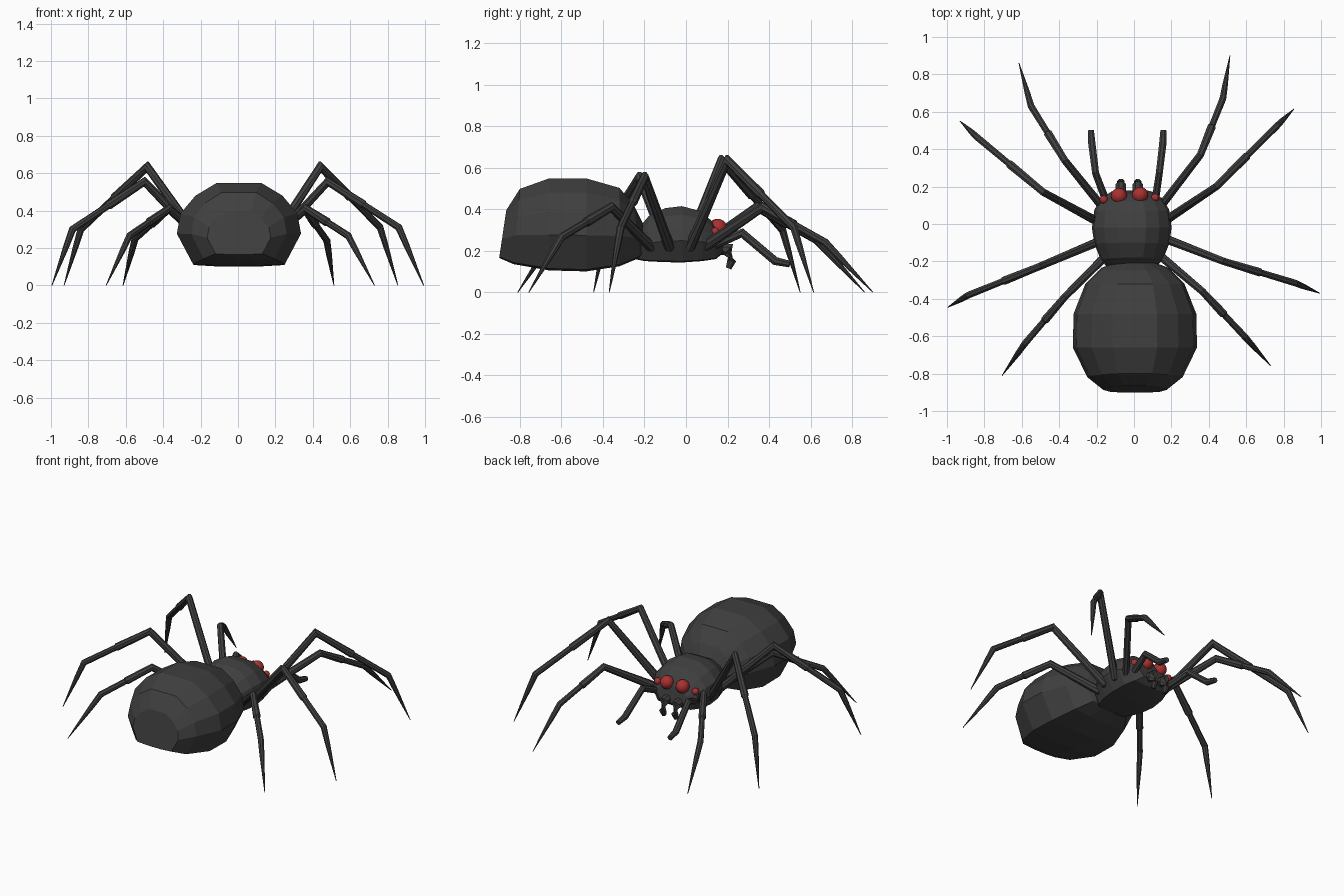
import bpy, bmesh, math
from mathutils import Vector

if "Cube" in bpy.data.objects:
    bpy.data.objects.remove(bpy.data.objects["Cube"])


def material(name, color):
    m = bpy.data.materials.new(name)
    m.diffuse_color = (*color, 1)
    m.use_nodes = True
    m.node_tree.nodes["Principled BSDF"].inputs["Base Color"].default_value = m.diffuse_color
    return m


GREY = material("charcoal", (0.05, 0.05, 0.05))
RED = material("dark_red", (0.4, 0.03, 0.03))


def make(name, rings, mat):
    """Skin a list of equal closed rings and cap both ends."""
    bm = bmesh.new()
    rows = [[bm.verts.new(p) for p in ring] for ring in rings]
    n = len(rows[0])
    for a, b in zip(rows, rows[1:]):
        for i in range(n):
            j = (i + 1) % n
            bm.faces.new((a[i], a[j], b[j], b[i]))
    bm.faces.new(rows[0])
    bm.faces.new(rows[-1])
    bmesh.ops.recalc_face_normals(bm, faces=bm.faces)
    mesh = bpy.data.meshes.new(name)
    bm.to_mesh(mesh)
    bm.free()
    mesh.materials.append(mat)
    ob = bpy.data.objects.new(name, mesh)
    bpy.context.collection.objects.link(ob)
    return ob


# Half cross-section of the body: x as share of half width, z as share of height
HALF = [(0.36, 0.98), (0.7, 0.83), (0.94, 0.62), (1, 0.38), (0.74, 0.02), (0.27, 0)]
SECTION = HALF + [(-x, z) for x, z in reversed(HALF)]


def body(name, cx, stations):
    """Stations: y at bottom, y at top, half width, bottom z, top z."""
    rings = []
    for y0, y1, w, z0, z1 in stations:
        rings.append([(cx + x * w, y0 + (y1 - y0) * z, z0 + (z1 - z0) * z)
                      for x, z in SECTION])
    return make(name, rings, GREY)


def tube(name, path, sides=8):
    """Tube through (point, radius) pairs, mitred at each bend."""
    pts = [Vector(p) for p, r in path]
    rings = []
    for i, (p, r) in enumerate(path):
        a = (pts[i] - pts[i - 1]).normalized() if i > 0 else None
        b = (pts[i + 1] - pts[i]).normalized() if i < len(pts) - 1 else None
        t = ((a or b) + (b or a)).normalized()
        # keep the thickness across the bend
        stretch = 1 / max(0.6, t.dot(a or b))
        side = t.cross(Vector((0, 0, 1))).normalized()
        up = side.cross(t)
        ring = []
        for k in range(sides):
            ang = 2 * math.pi * (k + 0.5) / sides
            ring.append(pts[i] + side * (r * math.cos(ang)) + up * (r * stretch * math.sin(ang)))
        rings.append(ring)
    return make(name, rings, GREY)


# Body
body("abdomen", 0.005, [
    (-0.90, -0.865, 0.17, 0.165, 0.40),
    (-0.83, -0.80, 0.255, 0.135, 0.505),
    (-0.66, -0.66, 0.332, 0.105, 0.557),
    (-0.48, -0.48, 0.328, 0.10, 0.557),
    (-0.32, -0.32, 0.265, 0.125, 0.51),
    (-0.225, -0.25, 0.18, 0.165, 0.42),
    (-0.20, -0.21, 0.10, 0.20, 0.34)])
body("head_and_thorax", -0.012, [
    (-0.25, -0.23, 0.12, 0.16, 0.31),
    (-0.20, -0.18, 0.165, 0.15, 0.37),
    (-0.11, -0.10, 0.20, 0.145, 0.41),
    (-0.02, -0.02, 0.213, 0.143, 0.42),
    (0.08, 0.07, 0.20, 0.15, 0.395),
    (0.145, 0.12, 0.165, 0.16, 0.35),
    (0.18, 0.16, 0.11, 0.19, 0.30)])

# Eyes
for name, loc, r in [("large_eye_left", (-0.08, 0.15, 0.31), 0.043),
                     ("large_eye_right", (0.033, 0.155, 0.31), 0.043),
                     ("small_eye_left", (-0.162, 0.13, 0.29), 0.022),
                     ("small_eye_right", (0.113, 0.14, 0.29), 0.022)]:
    bpy.ops.mesh.primitive_uv_sphere_add(segments=16, ring_count=10, radius=r, location=loc)
    eye = bpy.context.object
    eye.name = name
    eye.data.materials.append(RED)
    bpy.ops.object.shade_smooth()

# Legs: hip, knee, ankle, tip
LEGS = {
    "leg_1_right": ((0.14, 0.09, 0.22), (0.355, 0.37, 0.41), (0.475, 0.67, 0.24), (0.513, 0.90, 0)),
    "leg_1_left": ((-0.16, 0.08, 0.22), (-0.37, 0.34, 0.41), (-0.55, 0.63, 0.25), (-0.615, 0.86, 0)),
    "leg_2_right": ((0.17, 0.02, 0.22), (0.44, 0.20, 0.635), (0.76, 0.52, 0.31), (0.855, 0.615, 0)),
    "leg_2_left": ((-0.19, 0.01, 0.22), (-0.485, 0.17, 0.635), (-0.84, 0.465, 0.30), (-0.93, 0.55, 0)),
    "leg_3_right": ((0.17, -0.08, 0.22), (0.48, -0.20, 0.555), (0.86, -0.315, 0.31), (0.993, -0.37, 0)),
    "leg_3_left": ((-0.18, -0.09, 0.22), (-0.50, -0.225, 0.555), (-0.885, -0.38, 0.30), (-0.995, -0.445, 0)),
    "leg_4_right": ((0.14, -0.17, 0.22), (0.365, -0.36, 0.41), (0.59, -0.60, 0.265), (0.73, -0.757, 0)),
    "leg_4_left": ((-0.16, -0.18, 0.22), (-0.37, -0.39, 0.41), (-0.58, -0.635, 0.265), (-0.705, -0.81, 0)),
}
for name, joints in LEGS.items():
    hip, knee, ankle, tip = map(Vector, joints)
    root = hip.copy()
    root.x *= 0.6
    mid = knee.lerp(ankle, 0.5)
    tube(name, [(root, 0.026), (hip, 0.025), (knee, 0.021),
                (knee.lerp(ankle, 0.1), 0.021), (mid, 0.024),
                (knee.lerp(ankle, 0.52), 0.018), (ankle, 0.019),
                (ankle.lerp(tip, 0.3), 0.016), (tip, 0.002)])

# Feelers and fangs
for side, x0, x1, x2 in [("left", -0.14, -0.205, -0.23), ("right", 0.11, 0.135, 0.157)]:
    tube("feeler_" + side, [((x0, 0.10, 0.21), 0.022), ((x1, 0.27, 0.285), 0.02),
                            ((x2 * 0.98, 0.43, 0.15), 0.021), ((x2, 0.50, 0.135), 0.017)])
for side, x in [("left", -0.07), ("right", 0.02)]:
    tube("fang_" + side, [((x, 0.12, 0.21), 0.03), ((x, 0.205, 0.205), 0.03),
                          ((x, 0.22, 0.15), 0.022), ((x, 0.205, 0.115), 0.015)])
